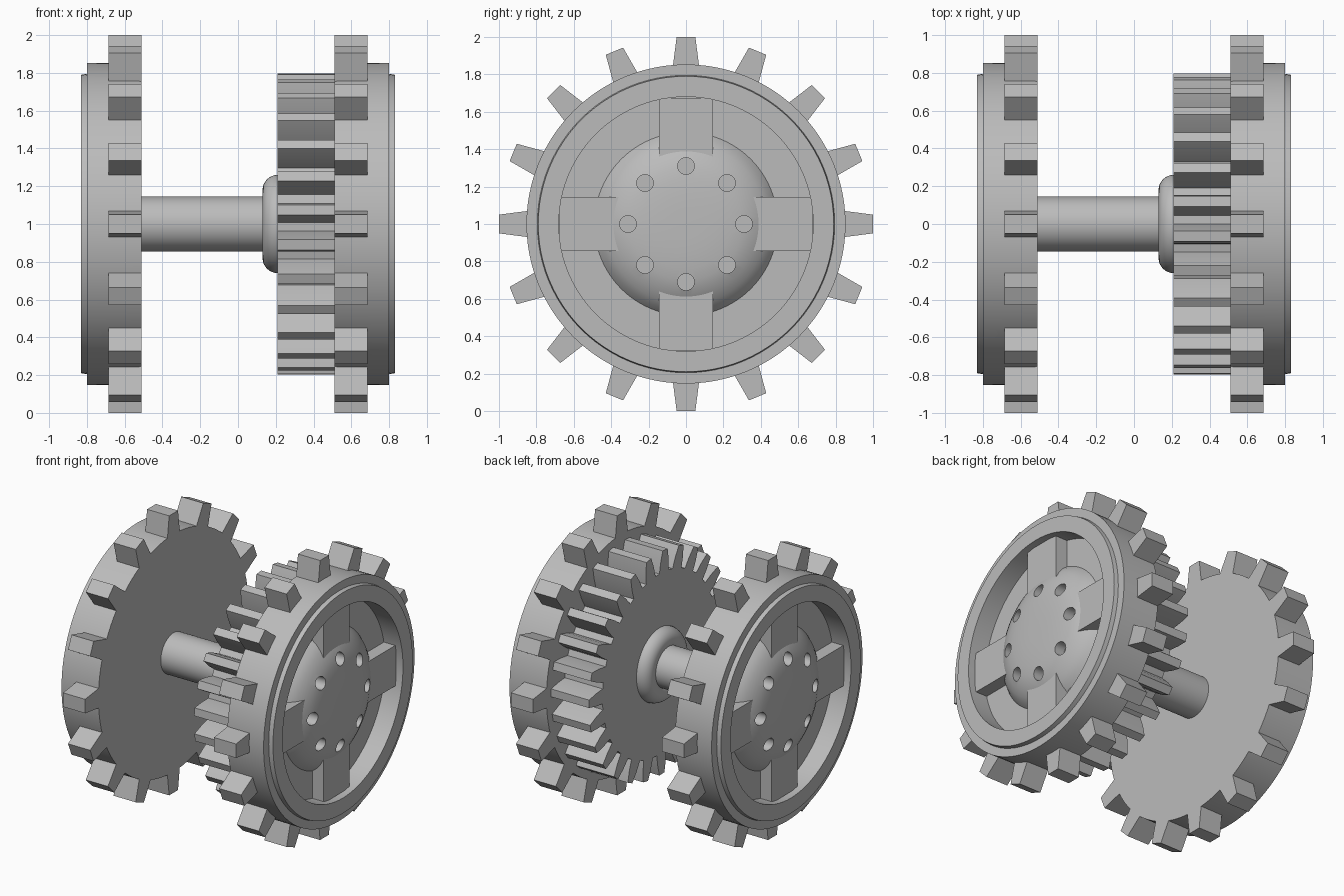
import bpy, bmesh, math
from mathutils import Matrix, Vector

if "Cube" in bpy.data.objects:
    bpy.data.objects.remove(bpy.data.objects["Cube"])

grey = bpy.data.materials.new("plain grey")
grey.diffuse_color = (0.5, 0.5, 0.5, 1)
grey.use_nodes = True
grey.node_tree.nodes["Principled BSDF"].inputs["Base Color"].default_value = grey.diffuse_color
CENTRE = Matrix.Translation((0, 0, 1))
X_AXIS = Matrix.Rotation(math.pi / 2, 4, 'Y')   # turns local z onto x


def finish(name, bm, turn=0, angle=30):
    """Place the part around the axle, optionally turned to face the other side."""
    bmesh.ops.remove_doubles(bm, verts=bm.verts, dist=1e-5)
    bmesh.ops.recalc_face_normals(bm, faces=bm.faces)
    bm.transform(CENTRE @ Matrix.Rotation(turn, 4, 'Z'))
    me = bpy.data.meshes.new(name)
    bm.to_mesh(me)
    bm.free()
    me.materials.append(grey)
    ob = bpy.data.objects.new(name, me)
    bpy.context.collection.objects.link(ob)
    smooth(ob, angle)
    return ob


def smooth(ob, angle=30):
    bpy.ops.object.select_all(action='DESELECT')
    ob.select_set(True)
    bpy.context.view_layer.objects.active = ob
    bpy.ops.object.shade_smooth_by_angle(angle=math.radians(angle))


def lathe(profile, steps=96):
    """Spin (x, radius) points around the x axis."""
    bm = bmesh.new()
    vs = [bm.verts.new((x, 0, r)) for x, r in profile]
    es = [bm.edges.new(p) for p in zip(vs, vs[1:])]
    bmesh.ops.spin(bm, geom=vs + es, cent=(0, 0, 0), axis=(1, 0, 0),
                   angle=math.tau, steps=steps, use_merge=True)
    return bm


def prism(bm, outline, x0, x1, angle=0):
    """Extrude a (y, z) outline along x, turned around the axle."""
    rot = Matrix.Rotation(angle, 3, 'X')
    a = [bm.verts.new(rot @ Vector((x0, y, z))) for y, z in outline]
    b = [bm.verts.new(rot @ Vector((x1, y, z))) for y, z in outline]
    bm.faces.new(a)
    bm.faces.new(b[::-1])
    n = len(a)
    for i in range(n):
        j = (i + 1) % n
        bm.faces.new((a[i], b[i], b[j], a[j]))


# Wheel section: flat inner face, rim, lip, recess and domed hub
wheel_profile = [(.51, 0), (.51, .85), (.80, .853), (.80, .795), (.83, .79), (.83, .68),
                 (.69, .68), (.69, .49), (.724, .465), (.755, .43), (.78, .388), (.8, .345),
                 (.813, .3), (.822, .24), (.828, .16), (.83, .08), (.83, 0)]

for side, turn in (("right", 0), ("left", math.pi)):
    wheel = finish(side + "_wheel", lathe(wheel_profile), turn)

    # Ring of bolt holes cut into the dome
    bm = bmesh.new()
    for i in range(8):
        a = i * math.tau / 8
        place = Matrix.Translation((.81, .31 * math.cos(a), .31 * math.sin(a))) @ X_AXIS
        bmesh.ops.create_cone(bm, cap_ends=True, segments=24, radius1=.045,
                              radius2=.045, depth=.14, matrix=place)
    cutter = finish(side + "_hole_cutter", bm, turn)
    cutter.hide_render = True
    mod = wheel.modifiers.new("holes", 'BOOLEAN')
    mod.operation = 'DIFFERENCE'
    mod.solver = 'EXACT'
    mod.object = cutter
    bpy.context.view_layer.objects.active = wheel
    bpy.ops.object.modifier_apply(modifier=mod.name)
    bpy.data.objects.remove(cutter)
    smooth(wheel)

    # Sixteen tapered blocks around the rim
    bm = bmesh.new()
    for i in range(16):
        prism(bm, [(-.07, .845), (.07, .845), (.05, 1), (-.05, 1)],
              .51, .685, i * math.tau / 16)
    finish(side + "_rim_teeth", bm, turn)

    # Four spokes bridging the recess
    bm = bmesh.new()
    for i in range(4):
        prism(bm, [(-.145, .355), (.145, .355), (.145, .675), (-.145, .675)],
              .68, .78, i * math.tau / 4)
    finish(side + "_spokes", bm, turn)

# Gear on the inner face of the right wheel
TEETH = 27
tooth = [(-4.7, .645), (-3.6, .72), (-2.0, .797), (2.0, .797), (3.6, .72), (4.7, .645)]
outline = []
for i in range(TEETH):
    for da, r in tooth:
        a = math.radians(188 + i * 360 / TEETH + da)
        outline.append((r * math.cos(a), r * math.sin(a)))
bm = bmesh.new()
prism(bm, outline, .21, .515)
finish("gear", bm, angle=20)

# Rounded collar where the axle meets the gear
collar = [(.22, .26)] + [(.21 - .08 * math.sin(t), .18 + .08 * math.cos(t))
                         for t in (i * math.pi / 16 for i in range(14))]
finish("collar", lathe(collar, 64))

# Axle
finish("axle", lathe([(-.52, 0), (-.52, .145), (.3, .145), (.3, 0)], 64))
